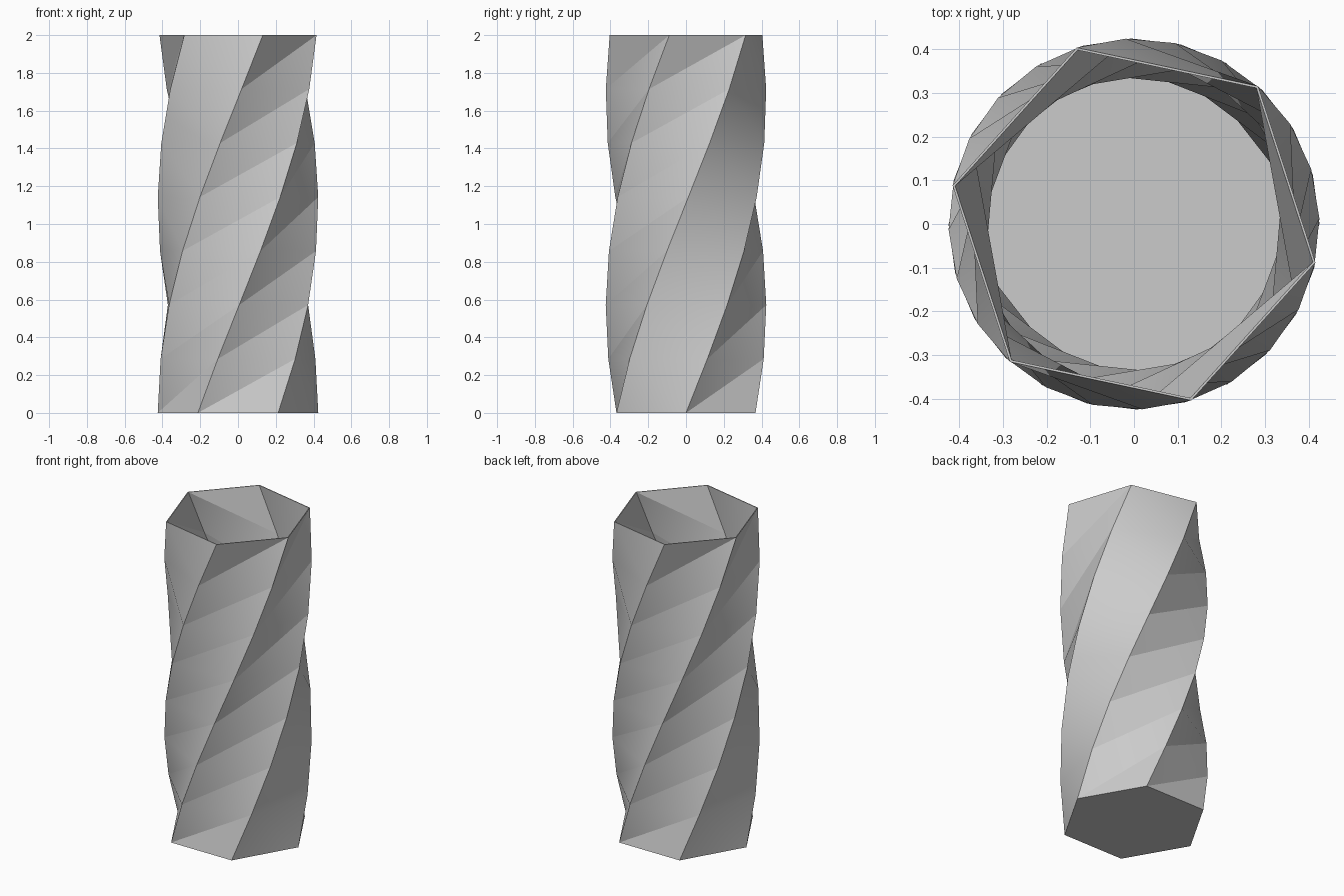
import bpy, bmesh
from math import cos, sin, pi, radians

if "Cube" in bpy.data.objects:
    bpy.data.objects.remove(bpy.data.objects["Cube"], do_unlink=True)

SIDES, LEVELS = 6, 7
HEIGHT, RADIUS, WALL, FLOOR = 2.0, 0.425, 0.006, 0.01
TWIST = radians(108)

grey = bpy.data.materials.new("plain grey")
grey.use_nodes = True
colour = (0.6, 0.6, 0.6, 1)
grey.diffuse_color = colour
grey.node_tree.nodes["Principled BSDF"].inputs["Base Color"].default_value = colour

bm = bmesh.new()


def twisted_shell(radius, bottom, inward):
    """Twisted hexagonal wall with a closed bottom; returns its top ring."""
    def face(*verts):
        bm.faces.new(verts[::-1] if inward else verts)

    rings = []
    for k in range(LEVELS + 1):
        z = max(bottom, HEIGHT * k / LEVELS)
        turn = TWIST * z / HEIGHT
        rings.append([bm.verts.new((radius * cos(turn + 2 * pi * i / SIDES),
                                    radius * sin(turn + 2 * pi * i / SIDES), z))
                      for i in range(SIDES)])
    for low, high in zip(rings, rings[1:]):
        for i in range(SIDES):
            j = (i + 1) % SIDES
            if i % 3 == 2:      # sides folded outward
                face(low[i], low[j], high[i])
                face(low[j], high[j], high[i])
            else:               # sides folded inward
                face(low[i], low[j], high[j])
                face(low[i], high[j], high[i])
    face(*reversed(rings[0]))
    return rings[-1]


# Outer wall, inner wall and the rim between them
outer = twisted_shell(RADIUS, 0, False)
inner = twisted_shell(RADIUS - WALL, FLOOR, True)
for i in range(SIDES):
    j = (i + 1) % SIDES
    bm.faces.new((outer[i], outer[j], inner[j], inner[i]))

mesh = bpy.data.meshes.new("twisted_vase")
bm.to_mesh(mesh)
bm.free()
mesh.materials.append(grey)
vase = bpy.data.objects.new("twisted_vase", mesh)
bpy.context.collection.objects.link(vase)

# Soft shading that keeps the strong creases
bpy.context.view_layer.objects.active = vase
vase.select_set(True)
bpy.ops.object.shade_smooth_by_angle(angle=radians(30))
